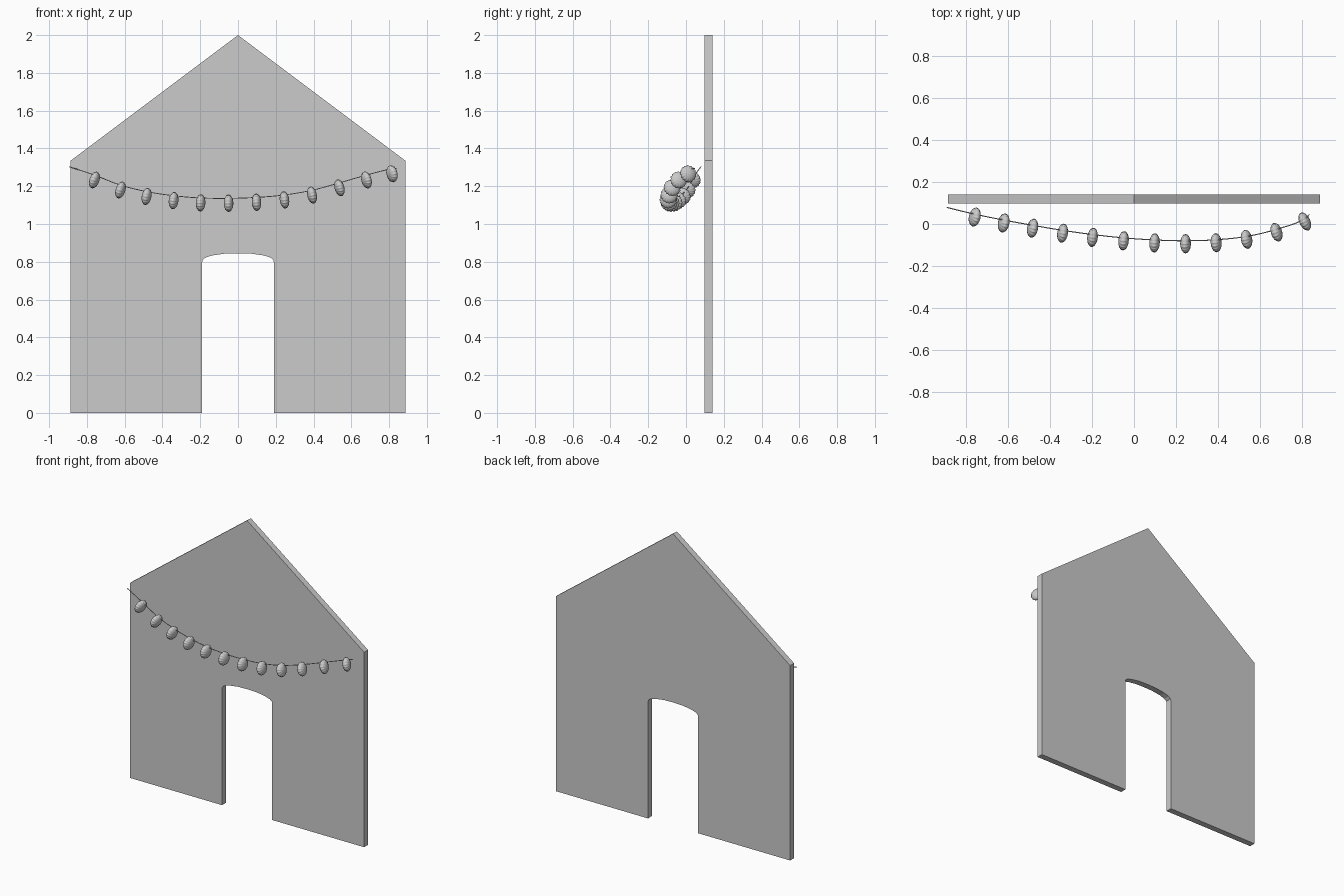
import bpy, bmesh, math
from mathutils import Vector

if "Cube" in bpy.data.objects:
    bpy.data.objects.remove(bpy.data.objects["Cube"])


def finish(bm, name, smooth=False):
    bmesh.ops.recalc_face_normals(bm, faces=bm.faces)
    me = bpy.data.meshes.new(name)
    bm.to_mesh(me)
    bm.free()
    for p in me.polygons:
        p.use_smooth = smooth
    ob = bpy.data.objects.new(name, me)
    bpy.context.collection.objects.link(ob)
    return ob


# Gabled wall with an arched doorway: half outline, mirrored about x = 0
half = [(0.07, 0.843), (0.135, 0.834), (0.172, 0.822), (0.187, 0.81), (0.19, 0.795),
        (0.19, 0), (0.887, 0), (0.887, 1.335)]
outline = [(0, 0.845)] + half + [(0, 2.0)] + [(-x, z) for x, z in reversed(half)]
bm = bmesh.new()
face = bm.faces.new([bm.verts.new((x, 0.098, z)) for x, z in outline])
ext = bmesh.ops.extrude_face_region(bm, geom=[face])
bmesh.ops.translate(bm, vec=(0, 0.042, 0),
                    verts=[g for g in ext["geom"] if isinstance(g, bmesh.types.BMVert)])
finish(bm, "wall")

# Bead centres along the sagging garland
beads = [Vector(p) for p in (
    (-0.76, 0.033, 1.233), (-0.622, 0.005, 1.18), (-0.484, -0.02, 1.146),
    (-0.341, -0.044, 1.124), (-0.198, -0.064, 1.112), (-0.05, -0.08, 1.11),
    (0.098, -0.09, 1.115), (0.246, -0.094, 1.128), (0.392, -0.089, 1.153),
    (0.537, -0.073, 1.192), (0.68, -0.039, 1.233), (0.815, 0.012, 1.266))]
lift = Vector((0, 0.014, 0.026))
path = [Vector((-0.893, 0.079, 1.303))] + [b + lift for b in beads] + [Vector((0.838, 0.047, 1.293))]

# Cable: thin smooth tube just above the beads
cu = bpy.data.curves.new("cable", "CURVE")
cu.dimensions = "3D"
cu.bevel_depth = 0.0025
cu.bevel_resolution = 1
cu.resolution_u = 4
cu.use_fill_caps = True
sp = cu.splines.new("BEZIER")
sp.bezier_points.add(len(path) - 1)
for bp, co in zip(sp.bezier_points, path):
    bp.co = co
    bp.handle_left_type = bp.handle_right_type = "AUTO"
bpy.context.collection.objects.link(bpy.data.objects.new("cable", cu))

# Ribbed pumpkin-shaped bead, its axis following the cable
RIBS = 16
bm = bmesh.new()
bmesh.ops.create_uvsphere(bm, u_segments=RIBS * 4, v_segments=12, radius=1)
for v in bm.verts:
    a = math.atan2(v.co.y, v.co.x)
    r = 0.046 * (0.91 + 0.09 * abs(math.cos(a * RIBS / 2)))
    v.co = Vector((v.co.x * r, v.co.y * r, v.co.z * 0.025))
bead = finish(bm, "bead", smooth=True)
for i, c in enumerate(beads):
    ob = bead if i == 0 else bead.copy()
    if i:
        bpy.context.collection.objects.link(ob)
    ob.name = f"bead_{i + 1}"
    ob.location = c
    ob.rotation_mode = "QUATERNION"
    ob.rotation_quaternion = (path[i + 2] - path[i]).to_track_quat("Z", "Y")
